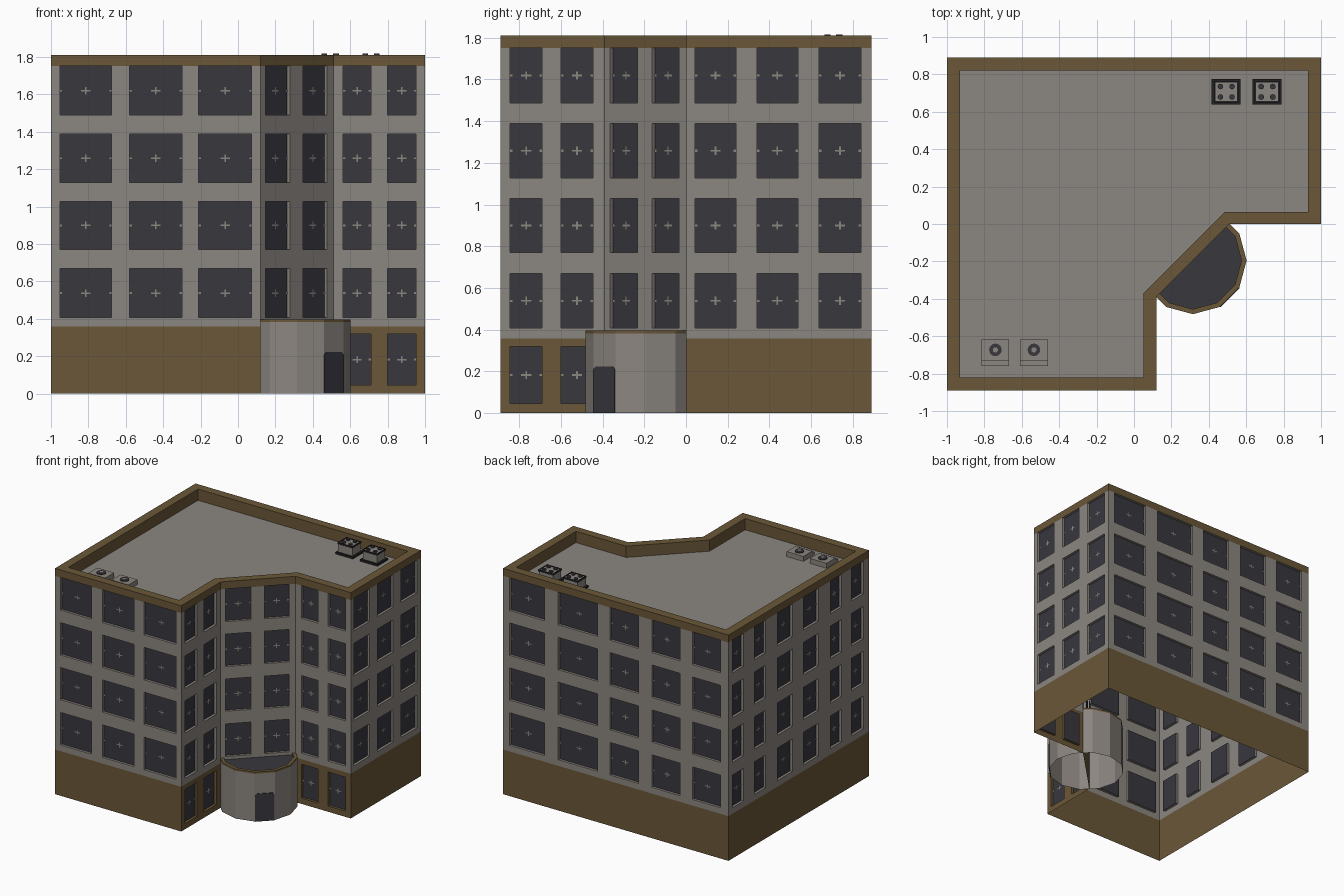
import bpy, bmesh, math
from mathutils import Vector, Matrix

if "Cube" in bpy.data.objects:
    bpy.data.objects.remove(bpy.data.objects["Cube"])

def mat(name, c):
    m = bpy.data.materials.new(name)
    m.diffuse_color = (*c, 1)
    m.use_nodes = True
    m.node_tree.nodes["Principled BSDF"].inputs["Base Color"].default_value = m.diffuse_color
    return m

MATS = [mat("wall_grey", (0.26, 0.236, 0.215)),
        mat("brown_trim", (0.145, 0.096, 0.040)),
        mat("dark_glass", (0.040, 0.038, 0.048)),
        mat("near_black", (0.016, 0.016, 0.018))]
WALL, BROWN, GLASS, BLACK = range(4)

def finish(bm, name, merge=True):
    if merge:
        bmesh.ops.remove_doubles(bm, verts=bm.verts, dist=1e-5)
    me = bpy.data.meshes.new(name)
    bm.to_mesh(me)
    bm.free()
    for m in MATS:
        me.materials.append(m)
    ob = bpy.data.objects.new(name, me)
    bpy.context.collection.objects.link(ob)
    return ob

def face(bm, pts, m):
    f = bm.faces.new([bm.verts.new(p) for p in pts])
    f.material_index = m

def box(bm, x, y, z, sx, sy, sz, m):
    r = bmesh.ops.create_cube(bm, size=1, matrix=Matrix.Translation((x, y, z + sz / 2)) @ Matrix.Diagonal((sx, sy, sz, 1)))
    for f in {f for v in r["verts"] for f in v.link_faces}:
        f.material_index = m

def cyl(bm, x, y, z, r, h, m, n=12):
    c = bmesh.ops.create_cone(bm, cap_ends=True, segments=n, radius1=r, radius2=r, depth=h,
                              matrix=Matrix.Translation((x, y, z + h / 2)))
    for f in {f for v in c["verts"] for f in v.link_faces}:
        f.material_index = m

# ---------- building shell: one wall per footprint edge ----------
PLINTH, BAND, TOP, ROOF, DEPTH = 0.358, 1.75, 1.81, 1.72, 0.02
ROWS = [(0.407, 0.668), (0.77, 1.028), (1.128, 1.388), (1.488, BAND)]
GROUND = (0.046, 0.318)
R2 = math.sqrt(2)
outer = [(-1, -.89), (.12, -.89), (.12, -.39), (.51, 0), (1, 0), (1, .89), (-1, .89)]
inner = [(-.93, -.82), (.05, -.82), (.05, -.37), (.485, .065), (.93, .065), (.93, .822), (-.93, .822)]
# window spans along each edge, and whether the ground floor has windows
spans = [([(.048, .325), (.42, .70), (.79, 1.073)], False),
         ([(.046, .20), (.29, .444)], True),
         ([(.026 * R2, .157 * R2), (.228 * R2, .357 * R2)], False),
         ([(.052, .201), (.29, .442)], True),
         ([(.043, .24), (.34, .537), (.638, .84)], False),
         ([(.06, .37), (.49, .84), (.95, 1.20), (1.32, 1.57), (1.68, 1.93)], False),
         ([(.05, .19), (.33, .47), (.62, .81), (.95, 1.14), (1.29, 1.43), (1.56, 1.71)], False)]

shell = bmesh.new()
marks = bmesh.new()
for i, (cols, ground) in enumerate(spans):
    a, b = Vector((*outer[i], 0)), Vector((*outer[(i + 1) % 7], 0))
    d = (b - a).normalized()
    n = Vector((d.y, -d.x, 0))

    def P(u, z, back=0.0):
        return a + d * u + Vector((0, 0, z)) - n * back

    def rect(bm, u0, u1, z0, z1, back, m):
        face(bm, [P(u0, z0, back), P(u1, z0, back), P(u1, z1, back), P(u0, z1, back)], m)

    rows = ROWS + ([GROUND] if ground else [])
    us = sorted({0, (b - a).length, *[v for c in cols for v in c]})
    zs = sorted({0, PLINTH, BAND, TOP, *GROUND, *[v for r in rows for v in r]})
    for u0, u1 in zip(us, us[1:]):
        for z0, z1 in zip(zs, zs[1:]):
            m = BROWN if z1 <= PLINTH or z0 >= BAND else WALL
            if (u0, u1) in cols and (z0, z1) in rows:
                # recessed pane with its four reveals
                rect(shell, u0, u1, z0, z1, DEPTH, GLASS)
                c = [(u0, z0), (u1, z0), (u1, z1), (u0, z1)]
                for k in range(4):
                    p, q = c[k], c[(k + 1) % 4]
                    face(shell, [P(*p), P(*q), P(*q, DEPTH), P(*p, DEPTH)], m)
                # small centre cross and side ticks on the pane
                uc, zc, bk = (u0 + u1) / 2, (z0 + z1) / 2, DEPTH - .003
                rect(marks, uc - .025, uc + .025, zc - .004, zc + .004, bk, WALL)
                rect(marks, uc - .004, uc + .004, zc - .02, zc + .02, bk - .001, WALL)
                rect(marks, u0, u0 + .012, zc - .005, zc + .005, bk, WALL)
                rect(marks, u1 - .012, u1, zc - .005, zc + .005, bk, WALL)
            else:
                rect(shell, u0, u1, z0, z1, 0, m)
    # parapet coping and inner side
    p, q = inner[i], inner[(i + 1) % 7]
    face(shell, [(a.x, a.y, TOP), (b.x, b.y, TOP), (*q, TOP), (*p, TOP)], BROWN)
    face(shell, [(*p, TOP), (*q, TOP), (*q, ROOF), (*p, ROOF)], BROWN)
face(shell, [(*p, ROOF) for p in inner], WALL)
finish(shell, "building_shell")
finish(marks, "window_crosses", False)

# ---------- twelve-sided entrance drum, open underneath ----------
CX, CY, R = .315, -.195, .287
def ring(r, z):
    return [Vector((CX + r * math.cos(k * math.pi / 6), CY + r * math.sin(k * math.pi / 6), z)) for k in range(12)]

bm = bmesh.new()
loops = [ring(R, 0), ring(R, .382), ring(R, .396), ring(R - .027, .396), ring(R - .027, .382)]
for lo, hi, m in zip(loops, loops[1:], [WALL, BROWN, BROWN, BROWN]):
    for k in range(12):
        j = (k + 1) % 12
        face(bm, [lo[k], lo[j], hi[j], hi[k]], m)
face(bm, loops[-1], GLASS)
finish(bm, "entrance_drum")

# door plate with clipped top corners, on the facet facing front right
bm = bmesh.new()
a, b = ring(R + .005, 0)[10], ring(R + .005, 0)[11]
prof = [(.02, 0), (.98, 0), (.98, .208), (.88, .222), (.12, .222), (.02, .208)]
face(bm, [a.lerp(b, t) + Vector((0, 0, z)) for t, z in prof], BLACK)
back = Vector((-.005, .005, 0)) / R2
for (t0, z0), (t1, z1) in zip(prof, prof[1:] + prof[:1]):
    p, q = a.lerp(b, t0) + Vector((0, 0, z0)), a.lerp(b, t1) + Vector((0, 0, z1))
    face(bm, [q, p, p + back, q + back], BLACK)
for f in bm.faces:
    f.material_index = GLASS
finish(bm, "entrance_door")

# ---------- rooftop units ----------
for i, x in enumerate((.493, .711)):
    bm = bmesh.new()
    y = .707
    box(bm, x, y, ROOF, .155, .135, .015, BLACK)
    box(bm, x, y, ROOF + .015, .125, .105, .072, WALL)
    for s in (-1, 1):                      # dark edge frame around the top
        box(bm, x + s * .062, y, ROOF + .078, .008, .115, .013, BLACK)
        box(bm, x, y + s * .053, ROOF + .078, .130, .008, .013, BLACK)
        for t in (-1, 1):                  # four fans
            cyl(bm, x + s * .031, y + t * .028, ROOF + .087, .015, .010, GLASS)
    finish(bm, "cooling_unit_%d" % (i + 1), False)

for i, x in enumerate((-.741, -.535)):
    bm = bmesh.new()
    box(bm, x, -.673, ROOF, .148, .112, .04, WALL)
    box(bm, x, -.744, ROOF, .148, .03, .025, WALL)
    cyl(bm, x, -.673, ROOF + .04, .034, .006, GLASS)
    cyl(bm, x, -.673, ROOF + .046, .014, .003, WALL)
    finish(bm, "roof_vent_%d" % (i + 1), False)
